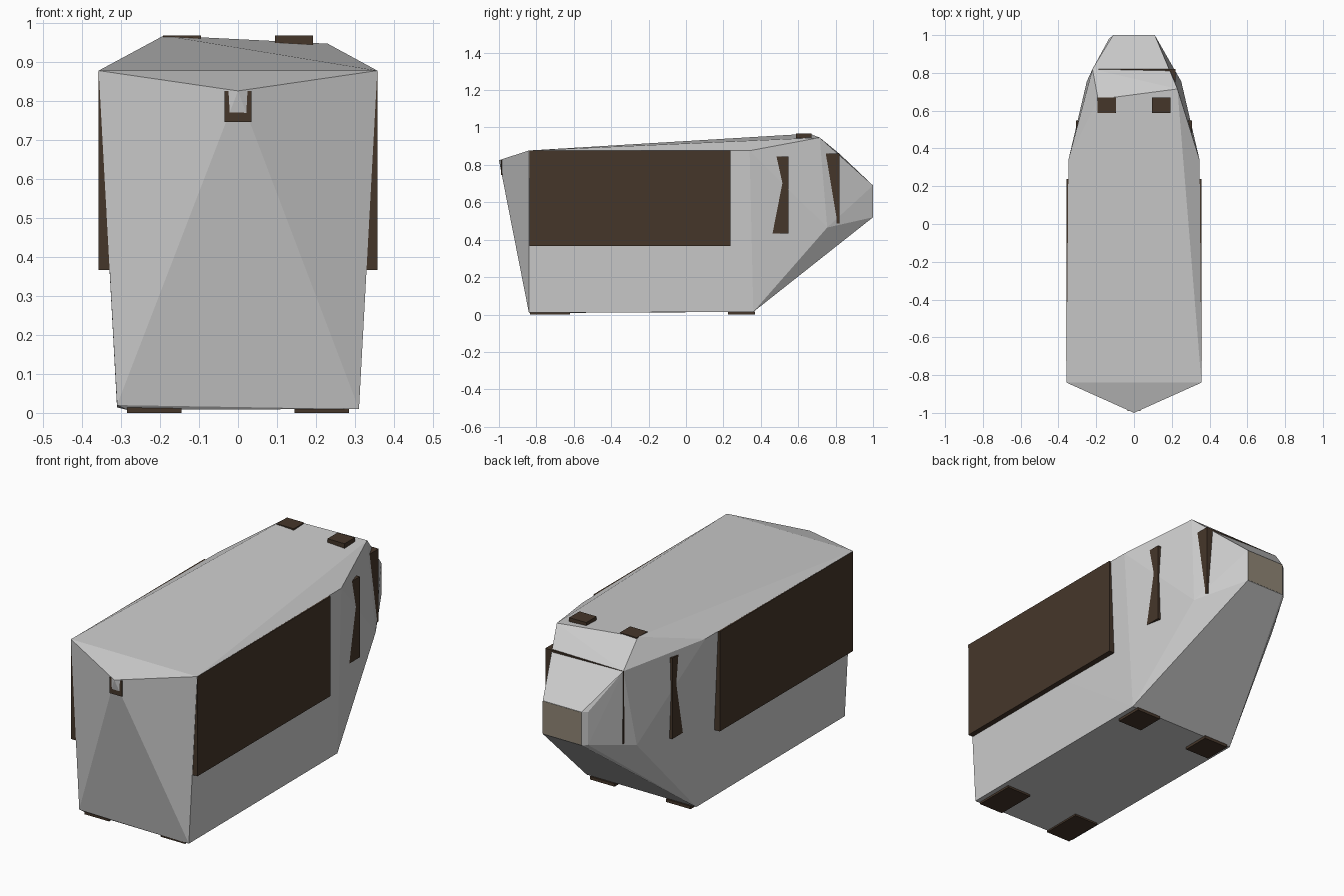
import bpy, bmesh

if "Cube" in bpy.data.objects:
    bpy.data.objects.remove(bpy.data.objects["Cube"])


def material(name, rgb):
    m = bpy.data.materials.new(name)
    m.diffuse_color = (*rgb, 1)
    m.use_nodes = True
    m.node_tree.nodes["Principled BSDF"].inputs["Base Color"].default_value = m.diffuse_color
    return m


dark = material("dark_brown", (0.06, 0.037, 0.023))
tan = material("tan", (0.28, 0.24, 0.18))


def finish(name, bm, mat=None):
    me = bpy.data.meshes.new(name)
    bmesh.ops.recalc_face_normals(bm, faces=bm.faces)
    bm.to_mesh(me)
    bm.free()
    ob = bpy.data.objects.new(name, me)
    bpy.context.collection.objects.link(ob)
    if mat:
        me.materials.append(mat)
    return ob


def box(name, lo, hi, mat=dark):
    bm = bmesh.new()
    bmesh.ops.create_cube(bm, size=1)
    for v in bm.verts:
        v.co = [(a + b) / 2 + c * (b - a) for a, b, c in zip(lo, hi, v.co)]
    return finish(name, bm, mat)


# Faceted body: convex hull around mirrored corners plus the uneven ones
paired = [
    (0.357, -0.84, 0.877),   # wide top corner
    (0.31, 0.36, 0.014),     # belly corner
    (0.347, 0.34, 0.876),    # shoulder
    (0.25, 0.755, 0.465),    # cheek
    (0.11, 1.0, 0.52), (0.11, 1.0, 0.69),  # snout
]
single = [
    (0, -1.0, 0.825),
    (-0.31, -0.84, 0.02), (0.31, -0.84, 0.01), (-0.285, -0.83, 0.008),
    (-0.19, 0.66, 0.967), (0.23, 0.715, 0.946),
    (-0.22, 0.82, 0.86), (-0.133, 0.98, 0.52), (-0.133, 0.98, 0.69),
]
bm = bmesh.new()
for x, y, z in paired:
    for s in (1, -1):
        bm.verts.new((s * x, y, z))
for p in single:
    bm.verts.new(p)
hull = bmesh.ops.convex_hull(bm, input=bm.verts)
loose = [v for v in bm.verts if not v.link_faces]
bmesh.ops.delete(bm, geom=loose, context='VERTS')
finish("body", bm)

# Boxes running through the body and showing on both sides
box("side_panels", (-0.357, -0.838, 0.366), (0.357, 0.237, 0.876))
box("neck_band", (-0.306, 0.46, 0.432), (0.306, 0.547, 0.845))
box("face_band", (-0.221, 0.74, 0.488), (0.221, 0.821, 0.86))

# Snout and tail
box("snout", (-0.11, 0.9, 0.522), (0.11, 1.001, 0.688), tan)
box("tail", (-0.035, -0.989, 0.745), (0.035, -0.93, 0.825))

# Ears and feet
for side, s in (("right", 1), ("left", -1)):
    x0, x1 = sorted((s * 0.095, s * 0.192))
    box(side + "_ear", (x0, 0.587, 0.9), (x1, 0.67, 0.967))
    x0, x1 = sorted((s * 0.145, s * 0.285))
    for end, y0, y1 in (("front", -0.835, -0.62), ("back", 0.225, 0.37)):
        box(f"{side}_{end}_foot", (x0, y0, 0), (x1, y1, 0.015))
